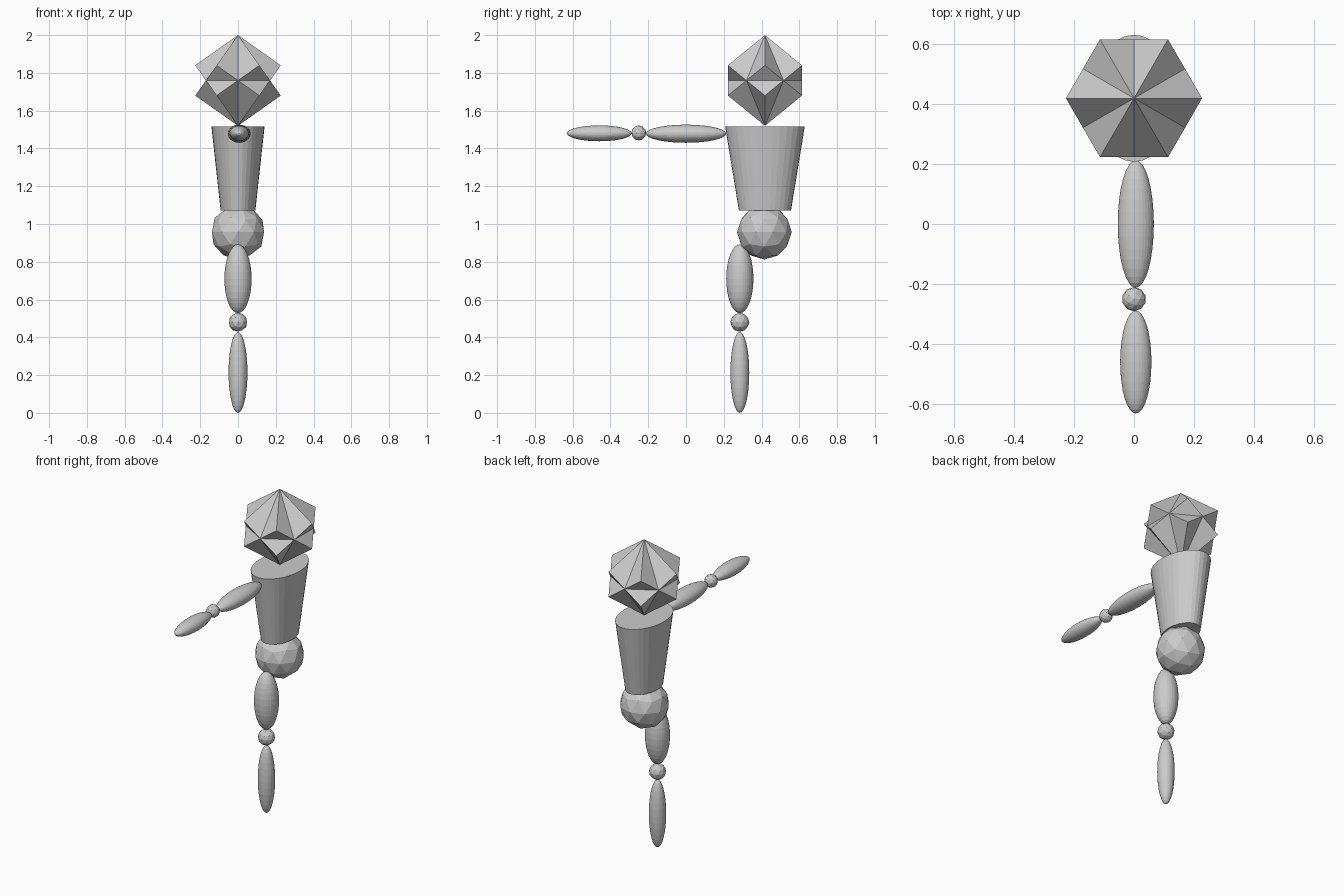
import bpy, bmesh
from math import sin, cos, radians, pi

if "Cube" in bpy.data.objects:
    bpy.data.objects.remove(bpy.data.objects["Cube"])

BODY_Y = 0.418


def finish(name, scale=(1, 1, 1)):
    ob = bpy.context.object
    ob.name = name
    ob.scale = scale
    bpy.ops.object.transform_apply(location=False, rotation=True, scale=True)
    return ob


def ellipsoid(name, loc, radii, along_y=False):
    # radii are (side, depth, length); length runs along z, or y for the arm
    bpy.ops.mesh.primitive_uv_sphere_add(segments=32, ring_count=16, radius=1, location=loc)
    ob = bpy.context.object
    if along_y:
        ob.rotation_euler.x = pi / 2
    finish(name, radii)


def joint(name, loc, r):
    bpy.ops.mesh.primitive_ico_sphere_add(subdivisions=2, radius=r, location=loc)
    finish(name)


# Leg and hip
ellipsoid("lower_leg", (0, 0.285, 0.214), (0.05, 0.05, 0.214))
joint("knee", (0, 0.285, 0.48), 0.05)
ellipsoid("upper_leg", (0, 0.285, 0.71), (0.072, 0.072, 0.182))
joint("hip", (0, 0.415, 0.957), 0.145)

# Torso: tapered elliptical cylinder
bpy.ops.mesh.primitive_cone_add(vertices=32, radius1=0.138, radius2=0.211, depth=0.445,
                                location=(0, BODY_Y, 1.295))
finish("torso", (0.667, 1, 1))

# Arm reaching forward
ellipsoid("upper_arm", (0.006, 0, 1.478), (0.06, 0.048, 0.212), True)
joint("elbow", (0, -0.25, 1.482), 0.04)
ellipsoid("forearm", (0.006, -0.459, 1.48), (0.052, 0.042, 0.171), True)

# Head: star shape of two crossed cubes standing on a corner
R = 0.24
ring_r = R * 0.9428
bm = bmesh.new()


def ring(r, z, start):
    return [bm.verts.new((r * cos(radians(start + 60 * i)), r * sin(radians(start + 60 * i)), z))
            for i in range(6)]


waist = ring(ring_r * cos(pi / 6), 0, 30)
for s in (1, -1):
    apex = bm.verts.new((0, 0, s * R))
    tips = ring(ring_r, s * R / 3, 0)
    for i in range(6):
        bm.faces.new((apex, tips[i], waist[i]))
        bm.faces.new((apex, waist[i], tips[(i + 1) % 6]))
        bm.faces.new((tips[i], waist[i - 1], waist[i]))
# The waist edges are shared by exactly one upper and one lower face
bmesh.ops.recalc_face_normals(bm, faces=bm.faces)
mesh = bpy.data.meshes.new("head")
bm.to_mesh(mesh)
bm.free()
head = bpy.data.objects.new("head", mesh)
head.location = (0, BODY_Y, 1.76)
bpy.context.collection.objects.link(head)
